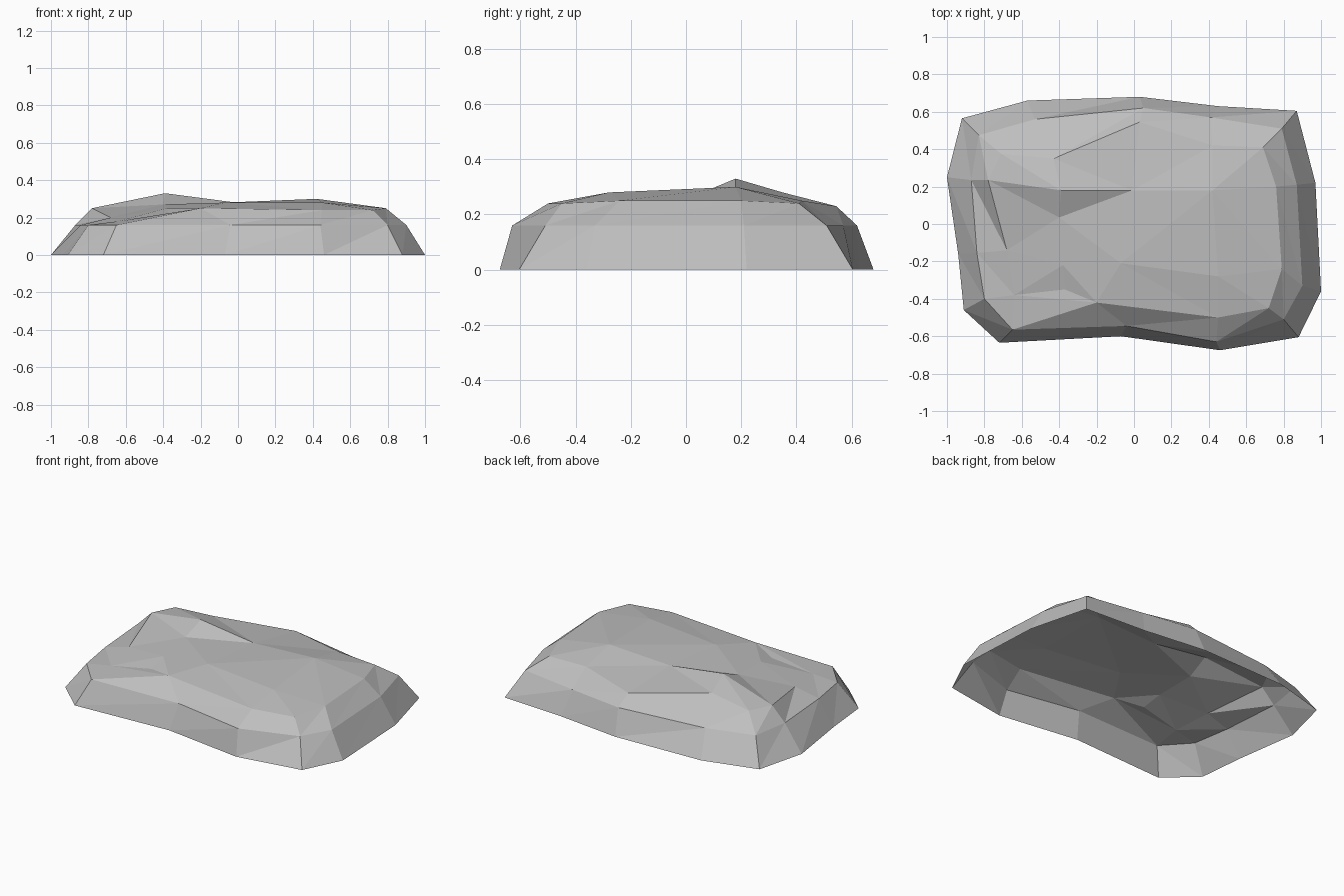
import bpy
import bmesh
from mathutils import Vector
from mathutils.geometry import delaunay_2d_cdt

default_cube = bpy.data.objects.get("Cube")
if default_cube:
    bpy.data.objects.remove(default_cube, do_unlink=True)

LEDGE_HEIGHT = 0.16

# Outline on the ground, counter-clockwise from the front right corner
ground_outline = [
    (-.72, -.635), (-.07, -.6), (.46, -.675), (.88, -.605), (1, -.36),
    (.97, .22), (.87, .605), (.45, .63), (.03, .68), (-.57, .66),
    (-.92, .565), (-1, .25), (-.94, -.16), (-.91, -.46)]

# Outline at the top of the steep wall
ledge_outline = [
    (-.65, -.565), (-.04, -.545), (.44, -.63), (.8, -.51), (.9, -.33),
    (.87, .21), (.79, .51), (.41, .57), (.05, .62), (-.53, .56),
    (-.83, .475), (-.87, .235), (-.84, -.155), (-.8, -.4)]

# Rim of the upper surface; the notched corner has one shared point
rim = [
    (-.64, -.38, .18), (-.2, -.42, .25), (.45, -.5, .24), (.72, -.45, .24),
    (.79, -.24, .25), (.76, .2, .25), (.69, .41, .24), (.42, .42, .25),
    (.03, .545, .23), (-.43, .35, .28), (-.71, .375, .25),
    (-.78, .235, .25), (-.68, -.14, .2)]

# Peaks and dips of the upper surface
crests = [
    (-.39, .18, .33), (-.4, .035, .27), (-.01, .18, .28), (.42, .18, .3),
    (-.38, -.22, .25), (-.07, -.21, .28), (.45, -.28, .28), (-.37, -.35, .22)]


def flat_material(name, colour):
    material = bpy.data.materials.new(name)
    material.use_nodes = True
    material.diffuse_color = colour
    shader = next(node for node in material.node_tree.nodes
                  if node.type == 'BSDF_PRINCIPLED')
    shader.inputs["Base Color"].default_value = colour
    return material


def add_ring(bm, outline, height):
    return [bm.verts.new((x, y, height)) for x, y in outline]


def bridge(bm, lower, upper):
    """Join two closed rings with triangles, skipping shared points."""
    count = len(lower)
    for i in range(count):
        j = (i + 1) % count
        for corners in ((lower[i], lower[j], upper[j]),
                        (lower[i], upper[j], upper[i])):
            if len(set(corners)) == len(corners):
                bm.faces.new(corners)


def cap(bm, border, inner):
    """Fill the border with triangles running through the inner points."""
    verts = border + inner
    flat = [Vector((v.co.x, v.co.y)) for v in verts]
    edges = [(i, (i + 1) % len(border)) for i in range(len(border))]
    result = delaunay_2d_cdt(flat, edges, [], 1, 1e-5)
    points, triangles, sources = result[0], result[2], result[3]
    for triangle in triangles:
        bm.faces.new([verts[sources[i][0]] for i in triangle])


bm = bmesh.new()
ground_ring = add_ring(bm, ground_outline, 0)
ledge_ring = add_ring(bm, ledge_outline, LEDGE_HEIGHT)
rim_ring = [bm.verts.new(point) for point in rim]
crest_points = [bm.verts.new(point) for point in crests]

# Steep wall, sloping shoulder, faceted top; the underside stays open
bridge(bm, ground_ring, ledge_ring)
bridge(bm, ledge_ring, rim_ring + rim_ring[:1])
cap(bm, rim_ring, crest_points)
bm.normal_update()

mesh = bpy.data.meshes.new("flat_rock")
bm.to_mesh(mesh)
bm.free()
mesh.materials.append(flat_material("stone_grey", (.52, .52, .52, 1)))
rock = bpy.data.objects.new("flat_rock", mesh)
bpy.context.collection.objects.link(rock)
